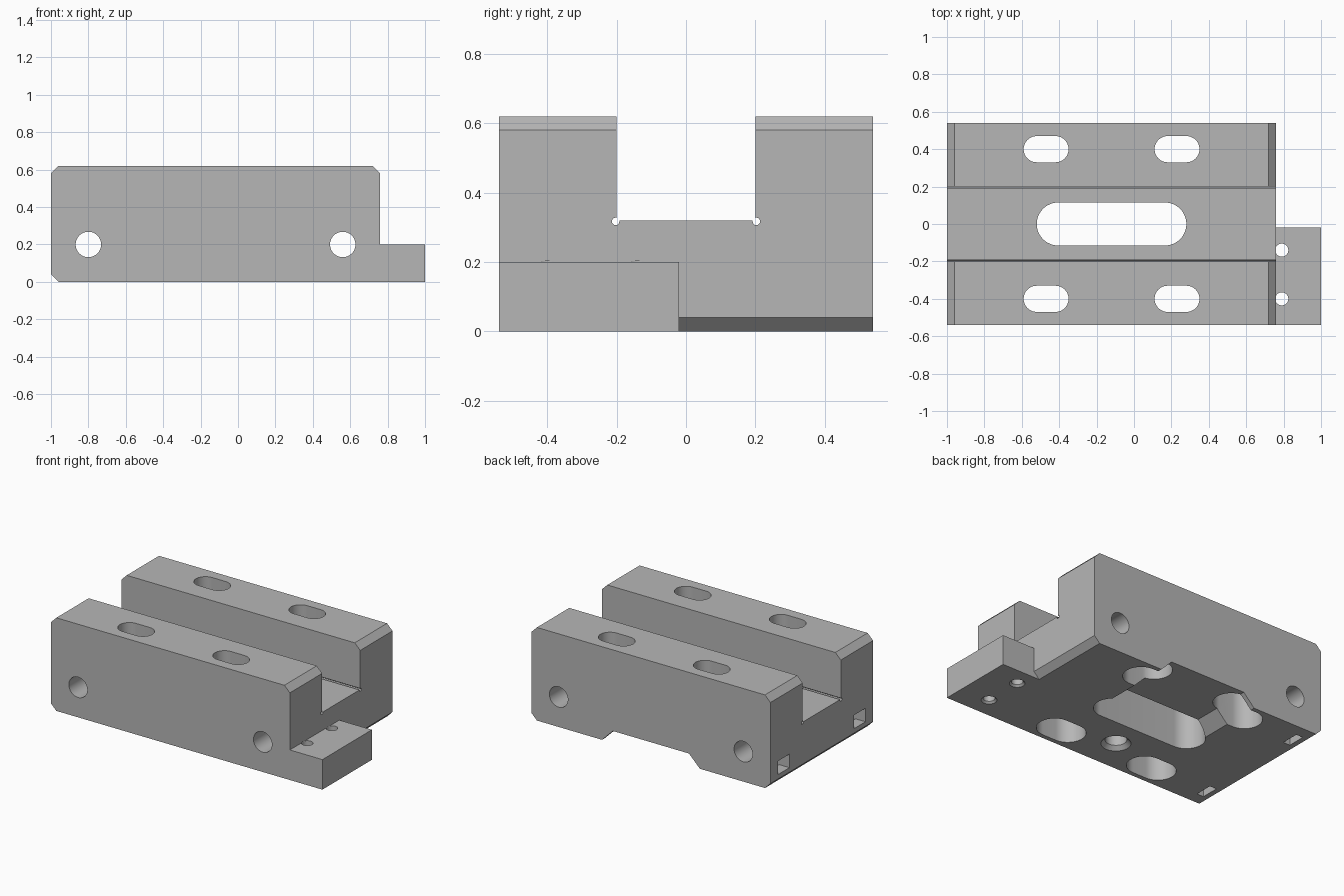
import bpy, bmesh, math

cube = bpy.data.objects.get("Cube")
if cube:
    bpy.data.objects.remove(cube, do_unlink=True)

GREY = (0.47, 0.47, 0.47, 1)
steel = bpy.data.materials.new("plain grey")
steel.use_nodes = True
steel.diffuse_color = GREY
steel.node_tree.nodes["Principled BSDF"].inputs["Base Color"].default_value = GREY

# How a flat profile point (u, v) and a depth w map into space
PLACE = {
    "x": lambda u, v, w: (w, u, v),
    "y": lambda u, v, w: (u, w, v),
    "z": lambda u, v, w: (u, v, w),
}


def prism(name, axis, near, far, lo, hi):
    """Solid between two matching profiles at depths lo and hi along an axis."""
    place = PLACE[axis]
    bm = bmesh.new()
    a = [bm.verts.new(place(u, v, lo)) for u, v in near]
    b = [bm.verts.new(place(u, v, hi)) for u, v in far]
    bm.faces.new(a)
    bm.faces.new(b[::-1])
    n = len(a)
    for i in range(n):
        j = (i + 1) % n
        bm.faces.new((a[i], b[i], b[j], a[j]))
    bmesh.ops.recalc_face_normals(bm, faces=bm.faces)
    mesh = bpy.data.meshes.new(name)
    bm.to_mesh(mesh)
    bm.free()
    mesh.materials.append(steel)
    obj = bpy.data.objects.new(name, mesh)
    bpy.context.collection.objects.link(obj)
    return obj


def stadium(cu, cv, r, half=0.0, steps=24):
    """Rounded slot outline; a plain circle when half is zero."""
    pts = []
    for side in (1, -1):
        count = steps + 1 if half else steps
        for i in range(count):
            t = math.pi * (i / steps - 0.5) + (math.pi if side < 0 else 0)
            pts.append((cu + side * half + r * math.cos(t), cv + r * math.sin(t)))
    return pts


def box(name, x0, x1, y0, y1, z0, z1):
    p = [(x0, y0), (x1, y0), (x1, y1), (x0, y1)]
    return prism(name, "z", p, p, z0, z1)


def combine(target, other, operation="DIFFERENCE"):
    """Apply a boolean and discard the helper solid."""
    bpy.context.view_layer.objects.active = target
    mod = target.modifiers.new("cut", "BOOLEAN")
    mod.operation = operation
    mod.solver = "EXACT"
    mod.object = other
    bpy.ops.object.modifier_apply(modifier=mod.name)
    bpy.data.objects.remove(other, do_unlink=True)


def cut(axis, outline, lo, hi):
    combine(block, prism("cutter", axis, outline, outline, lo, hi))


def countersink(x, y, r, rim):
    """Conical mouth of a hole on the underside."""
    over = 0.01
    combine(block, prism("cutter", "z", stadium(x, y, rim + over),
                         stadium(x, y, r), -over, rim - r))


# Main block with chamfered ends
L, R, W, H, C = -1.0, 0.76, 0.54, 0.62, 0.04
MID = (L + R) / 2
side = [(L + C, 0), (R - C, 0), (R, C), (R, H - C), (R - C, H),
        (L + C, H), (L, H - C), (L, C)]
block = prism("clamp_block", "y", side, side, -W, W)

# Low tab on the end
combine(block, box("tab", 0.6, 1, -W, -0.02, 0, 0.2), "UNION")

# Long channel with relief grooves in its corners
combine(block, box("cutter", -1.1, 1.1, -0.2, 0.2, 0.32, 0.8))
for s in (-1, 1):
    cut("x", stadium(s * 0.203, 0.317, 0.011, steps=6), -1.1, 0.9)

# Wide slot through the floor, and the sloped notch that opens to the back
cut("z", stadium(MID, 0, 0.115, 0.285), -0.1, 0.5)
notch = [(MID - 0.37, -0.01), (MID + 0.37, -0.01), (MID + 0.28, 0.08), (MID - 0.28, 0.08)]
cut("y", notch, 0, 0.6)

# Four bolt slots, widened from below
for x in (MID - 0.35, MID + 0.35):
    for y in (-0.4, 0.4):
        cut("z", stadium(x, y, 0.07, 0.05), -0.1, 0.7)
        cut("z", stadium(x, y, 0.11, 0.05), -0.1, 0.3)

# Cross holes
for x in (-0.8, 0.56):
    cut("y", stadium(x, 0.2, 0.068), -0.7, 0.7)

# Blind hole underneath
cut("z", stadium(MID, -0.31, 0.065), -0.1, 0.25)
countersink(MID, -0.31, 0.065, 0.09)

# Tab screw holes
for y in (-0.14, -0.4):
    cut("z", stadium(0.79, y, 0.035), -0.1, 0.203)
    countersink(0.79, y, 0.035, 0.047)

# Tie passages from the end face to the underside
passage = [(-1.1, 0.07), (-0.925, 0.07), (-0.925, -0.1), (-0.875, -0.1),
           (-0.875, 0.16), (-1.1, 0.16)]
for y in (-0.4, 0.4):
    cut("y", passage, y - 0.06, y + 0.06)

# Smooth the round walls and keep the edges crisp
bpy.ops.object.select_all(action="DESELECT")
block.select_set(True)
bpy.context.view_layer.objects.active = block
bpy.ops.object.shade_smooth_by_angle(angle=math.radians(30))
